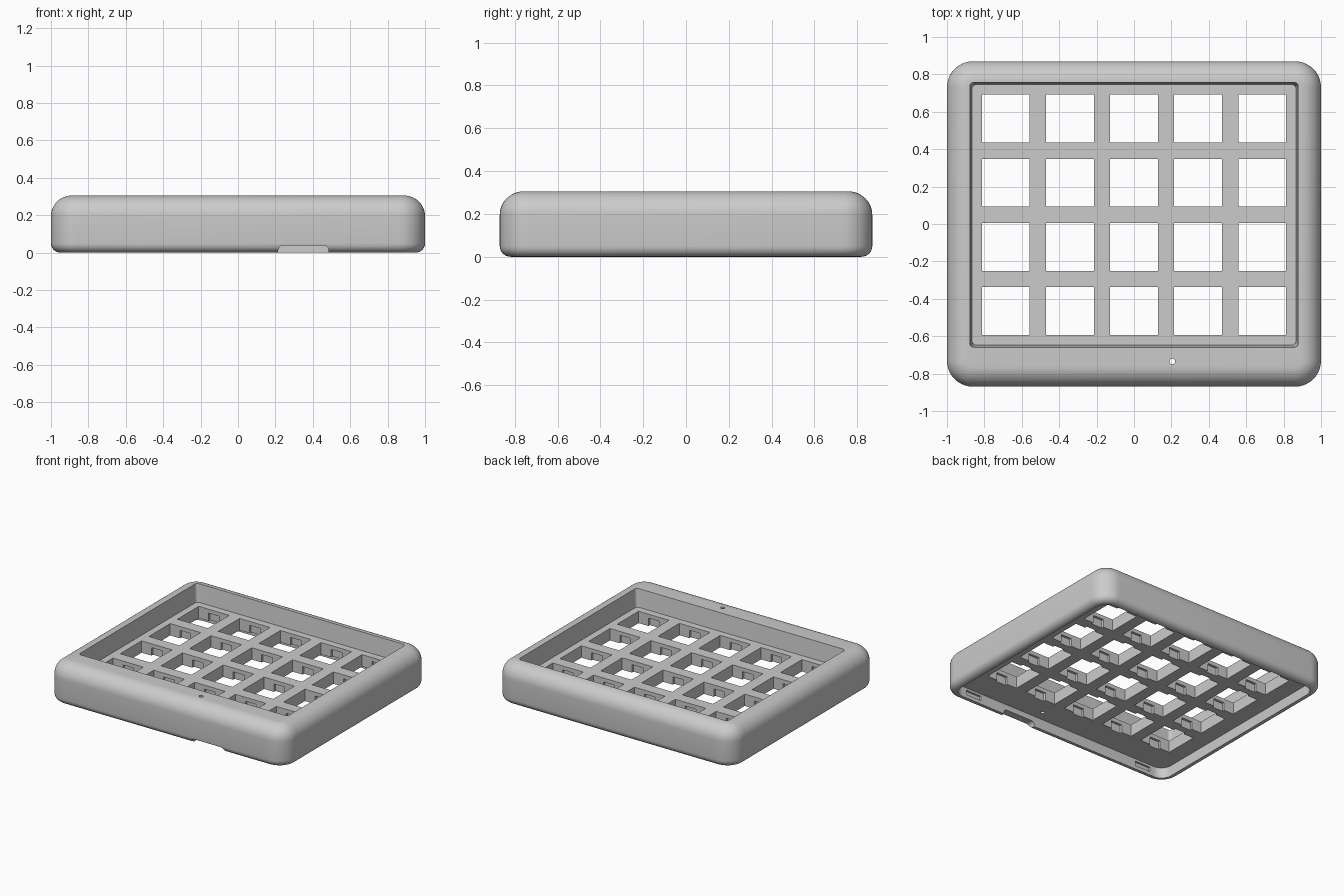
import bpy, bmesh, math
from mathutils import Matrix, Vector

cube = bpy.data.objects.get("Cube")
if cube:
    bpy.data.objects.remove(cube, do_unlink=True)

HX, HY, H = 1.0, 0.87, 0.305        # outer half sizes and height
PLATE_TOP, PLATE_BOTTOM = 0.17, 0.08
PITCH, HOLE, KEY_Y = 0.343, 0.256, 0.049
SEG = 10

grey = bpy.data.materials.new("case grey")
grey.use_nodes = True
grey.diffuse_color = (0.6, 0.6, 0.6, 1)
grey.node_tree.nodes["Principled BSDF"].inputs["Base Color"].default_value = (0.6, 0.6, 0.6, 1)


def make_object(name, bm):
    bmesh.ops.recalc_face_normals(bm, faces=bm.faces)
    mesh = bpy.data.meshes.new(name)
    bm.to_mesh(mesh)
    bm.free()
    obj = bpy.data.objects.new(name, mesh)
    bpy.context.collection.objects.link(obj)
    obj.data.materials.append(grey)
    return obj


def ring(bm, hx, hy, r, z, cy=0.0):
    """Rounded rectangle loop of vertices."""
    verts = []
    for k, (sx, sy) in enumerate([(1, 1), (-1, 1), (-1, -1), (1, -1)]):
        for i in range(SEG + 1):
            a = math.pi / 2 * (k + i / SEG)
            verts.append(bm.verts.new((sx * (hx - r) + r * math.cos(a),
                                       cy + sy * (hy - r) + r * math.sin(a), z)))
    return verts


def box(bm, centre, size):
    m = Matrix.Translation(Vector(centre)) @ Matrix.Diagonal((*size, 1))
    bmesh.ops.create_cube(bm, size=1, matrix=m)


def cut(target, name, bm):
    """Subtract a cutter, then remove it."""
    cutter = make_object(name, bm)
    cutter.hide_render = True
    mod = target.modifiers.new(name, 'BOOLEAN')
    mod.operation, mod.solver, mod.object = 'DIFFERENCE', 'EXACT', cutter
    bpy.context.view_layer.objects.active = target
    bpy.ops.object.modifier_apply(modifier=name)
    bpy.data.objects.remove(cutter, do_unlink=True)


# Case shell: loops from the underside cavity, around the outside, into the tray
bm = bmesh.new()
R, TOP, LOW, WALL = 0.14, 0.11, 0.05, 0.058
rings = [ring(bm, HX - WALL, HY - WALL, R - WALL, z) for z in (PLATE_BOTTOM, 0)]
for i in range(7):                                   # lower edge rounding
    a = math.pi / 2 * i / 6
    d = LOW * (1 - math.sin(a))
    rings.append(ring(bm, HX - d, HY - d, R - d, LOW * (1 - math.cos(a))))
for i in range(13):                                  # upper edge rounding
    a = math.pi / 2 * i / 12
    d = TOP * (1 - math.cos(a))
    rings.append(ring(bm, HX - d, HY - d, R - d, H - TOP * (1 - math.sin(a))))
for grow, z in ((0.008, H), (-0.004, PLATE_TOP)):    # tray walls
    rings.append(ring(bm, 0.87 + grow, 0.7 + grow, 0.022, z, KEY_Y))
n = len(rings[0])
for a, b in zip(rings, rings[1:]):
    for i in range(n):
        j = (i + 1) % n
        bm.faces.new((a[i], a[j], b[j], b[i]))
bm.faces.new(rings[0])
bm.faces.new(rings[-1])
case = make_object("keypad_case", bm)

# Key holes: five columns by four rows
keys = [((c - 2) * PITCH, KEY_Y + (r - 1.5) * PITCH) for c in range(5) for r in range(4)]
bm = bmesh.new()
for x, y in keys:
    box(bm, (x, y, 0.125), (HOLE, HOLE, 0.2))
cut(case, "key_holes", bm)

# Clip notches under the plate on the front and back wall of every hole
bm = bmesh.new()
for x, y in keys:
    box(bm, (x, y, 0.1), (0.09, HOLE + 0.036, 0.08))
cut(case, "clip_notches", bm)

# Small round indicator hole through the front rim
bm = bmesh.new()
bmesh.ops.create_cone(bm, cap_ends=True, segments=20, radius1=0.015, radius2=0.015,
                      depth=1, matrix=Matrix.Translation((0.205, -0.735, 0.2)))
cut(case, "indicator_hole", bm)

# Cable opening in the front wall, with rounded upper corners
bm = bmesh.new()
box(bm, (0.35, -HY, 0), (0.27, 0.2, 0.076))
edges = [e for e in bm.edges if all(v.co.z > 0 for v in e.verts)
         and abs(e.verts[0].co.x - e.verts[1].co.x) < 0.01]
bmesh.ops.bevel(bm, geom=edges, offset=0.025, segments=5, profile=0.5, affect='EDGES')
cut(case, "cable_opening", bm)

# Shallow latch pockets inside the front wall
bm = bmesh.new()
for s in (-1, 1):
    box(bm, (s * 0.76, -HY + WALL, 0.045), (0.13, 0.03, 0.035))
cut(case, "latch_pockets", bm)

bpy.ops.object.select_all(action='DESELECT')
case.select_set(True)
bpy.context.view_layer.objects.active = case
bpy.ops.object.shade_smooth_by_angle(angle=math.radians(30))
